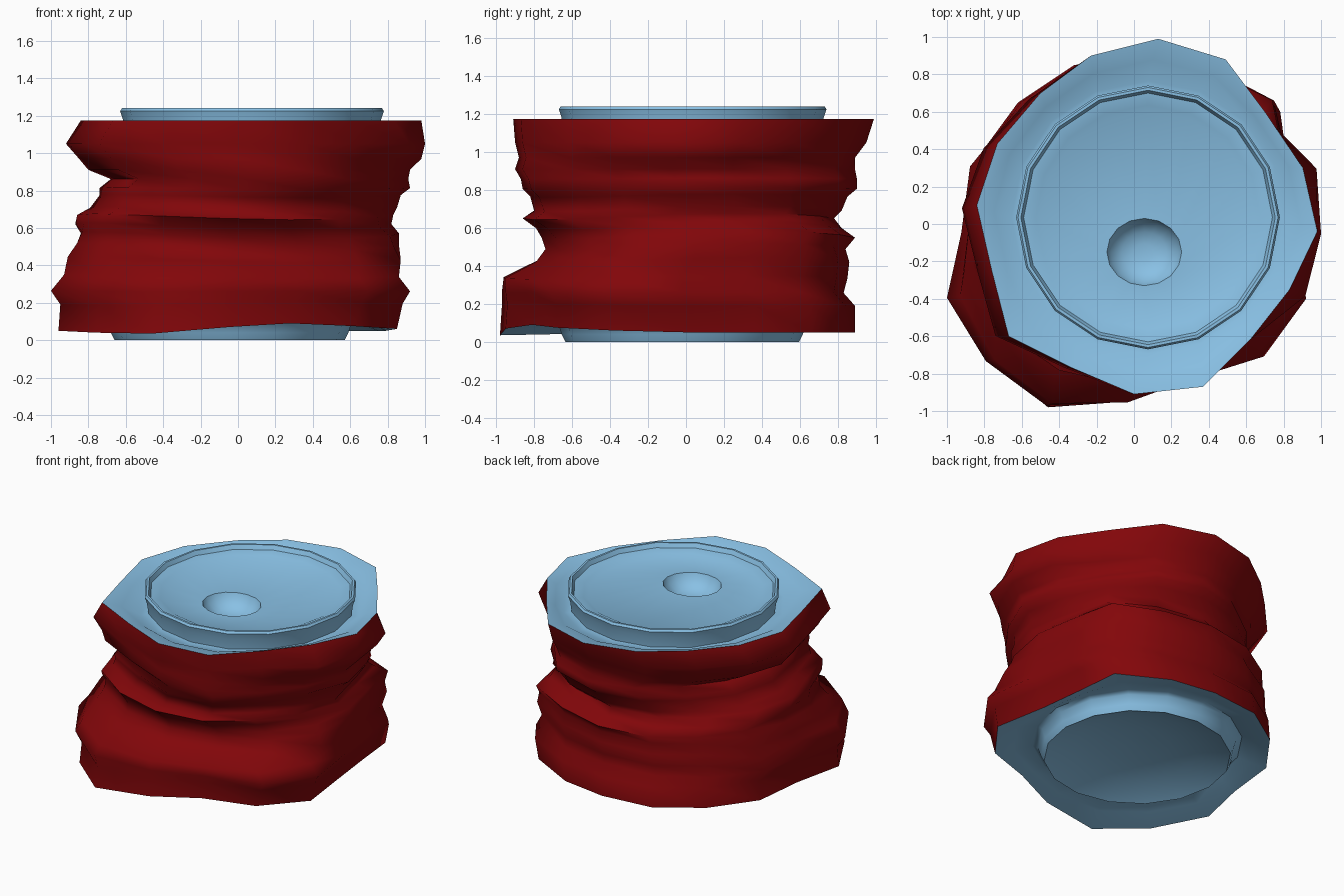
import bpy, bmesh, math
from mathutils import Vector

cube = bpy.data.objects.get("Cube")
if cube:
    bpy.data.objects.remove(cube)

SIDES = 16


def material(name, rgb):
    mat = bpy.data.materials.new(name)
    mat.use_nodes = True
    color = (*rgb, 1)
    mat.diffuse_color = color
    bsdf = mat.node_tree.nodes["Principled BSDF"]
    bsdf.inputs["Base Color"].default_value = color
    bsdf.inputs["Roughness"].default_value = 0.6
    return mat


red = material("dark red paint", (0.225, 0.002, 0.003))
blue = material("pale blue metal", (0.25, 0.53, 0.78))


def angle(i):
    return math.pi / 2 - math.tau * i / SIDES


def circle(cx, cy, r, z, ry=None):
    ry = ry or r
    return [Vector((cx + r * math.cos(angle(i)), cy + ry * math.sin(angle(i)), z))
            for i in range(SIDES)]


def blend(a, b, t, dz=0):
    return [p.lerp(q, t) + Vector((0, 0, dz)) for p, q in zip(a, b)]


def loft(name, rings, mat, sharp, cap=False, flip=False):
    """Skin a stack of equal-sided rings."""
    bm = bmesh.new()
    loops = [[bm.verts.new(p) for p in ring] for ring in rings]
    for low, high in zip(loops, loops[1:]):
        for i in range(SIDES):
            j = (i + 1) % SIDES
            bm.faces.new((low[i], high[i], high[j], low[j]))
    if cap:
        bm.faces.new(loops[-1][::-1])
    if flip:
        bmesh.ops.reverse_faces(bm, faces=bm.faces[:])
    mesh = bpy.data.meshes.new(name)
    bm.to_mesh(mesh)
    bm.free()
    mesh.materials.append(mat)
    obj = bpy.data.objects.new(name, mesh)
    bpy.context.collection.objects.link(obj)
    bpy.ops.object.select_all(action="DESELECT")
    obj.select_set(True)
    bpy.context.view_layer.objects.active = obj
    bpy.ops.object.shade_smooth_by_angle(angle=math.radians(sharp))


# Bent outlines of the upper and lower edges, clockwise from the back
top_outline = [(.13, .99), (.49, .88), (.70, .60), (.90, .30), (.98, -.04), (.83, -.35),
               (.62, -.62), (.37, -.87), (0, -.91), (-.33, -.77), (-.67, -.60), (-.76, -.25),
               (-.84, .10), (-.73, .43), (-.50, .70), (-.23, .90)]
low_outline = [(.05, .89), (.38, .84), (.72, .66), (.75, .36), (.79, .02), (.85, -.38),
               (.62, -.68), (.28, -.81), (-.05, -.95), (-.46, -.98), (-.76, -.73), (-.96, -.38),
               (-.88, -.02), (-.84, .35), (-.62, .65), (-.32, .85)]

# Crumple levels: height, then left, right, front and back reach
levels = [(.05, -.96, .85, -.98, .89), (.19, -.95, .88, -.97, .89), (.26, -1, .92, -.97, .83),
          (.34, -.93, .86, -.96, .85), (.43, -.91, .87, -.79, .86), (.50, -.86, .86, -.74, .84),
          (.56, -.84, .86, -.76, .89), (.61, -.87, .82, -.79, .82), (.66, -.86, .83, -.86, .78),
          (.70, -.79, .85, -.80, .82), (.77, -.74, .87, -.82, .85), (.81, -.74, .92, -.86, .90),
          (.86, -.68, .91, -.87, .90), (.91, -.80, .92, -.90, .89), (.97, -.85, .98, -.88, .89),
          (1.05, -.92, 1, -.90, .95), (1.175, -.84, .98, -.91, .99)]

# Local knocks in the wall: side, height, spread and outward push
knocks = [(2, .62, .16, .09), (3, 1.03, .08, .07), (5, 1.04, .07, .09),
          (11, .66, .06, -.07), (10, .66, .06, -.04), (6, .28, .12, .03)]
# Lift of the lower edge, from the left side round to the front corner
edge_lift = {5: .01, 6: .025, 7: .04, 8: .02, 9: -.015, 10: -.01}


def remap(value, values, low, high):
    t = (value - min(values)) / (max(values) - min(values))
    return low + t * (high - low)


def crumpled_ring(level):
    z, left, right, front, back = level
    t = min(1, max(0, (z - 0.15) / 0.8))
    t = t * t * (3 - 2 * t)
    flat = [Vector(a).lerp(Vector(b), t) for a, b in zip(low_outline, top_outline)]
    xs, ys = [p.x for p in flat], [p.y for p in flat]
    middle = 4 * t * (1 - t)
    ring = []
    for i, p in enumerate(flat):
        # Folds run at a slight slant
        lift = 0.02 * middle * math.sin(2 * angle(i) + 0.6)
        lift += edge_lift.get(i, 0) * max(0, 1 - z / 0.3) * 1.2
        push = 1 + sum(amount * math.exp(-((z - height) / spread) ** 2)
                       for side, height, spread, amount in knocks if side == i)
        ring.append(Vector((remap(p.x, xs, left, right) * push,
                            remap(p.y, ys, front, back) * push, z + lift)))
    return ring


body = [crumpled_ring(level) for level in levels]
loft("crumpled_body", body, red, 80)

# Upper shoulder, groove, raised rim, sunken panel and mouth
cx, cy = 0.075, 0.035
groove = circle(cx, cy, 0.73, 1.10)
lid = [body[-1], blend(body[-1], groove, 0.5, 0.015), groove]
for radius, z in ((.68, 1.105), (.69, 1.18), (.705, 1.225), (.695, 1.24), (.68, 1.24),
                  (.665, 1.21), (.60, 1.2), (.57, 1.185)):
    lid.append(circle(cx, cy, radius, z))
for scale, depth in ((1, 0), (.9, .045), (.6, .09), (.25, .105)):
    lid.append(circle(0.055, -0.15, 0.2 * scale, 1.185 - depth, 0.18 * scale))
loft("lid_with_mouth", lid, blue, 50, cap=True)

# Lower shoulder, groove, foot ring and hollow base
bx, by = -0.045, -0.02
low_groove = circle(bx, by, 0.69, 0.12)
base = [body[0], blend(body[0], low_groove, 0.5, -0.005), low_groove]
for radius, z in ((.655, .10), (.635, .04), (.615, 0), (.58, .015), (.42, .07),
                  (.22, .1), (.05, .11)):
    base.append(circle(bx, by, radius, z))
loft("hollow_base", base, blue, 50, cap=True, flip=True)
